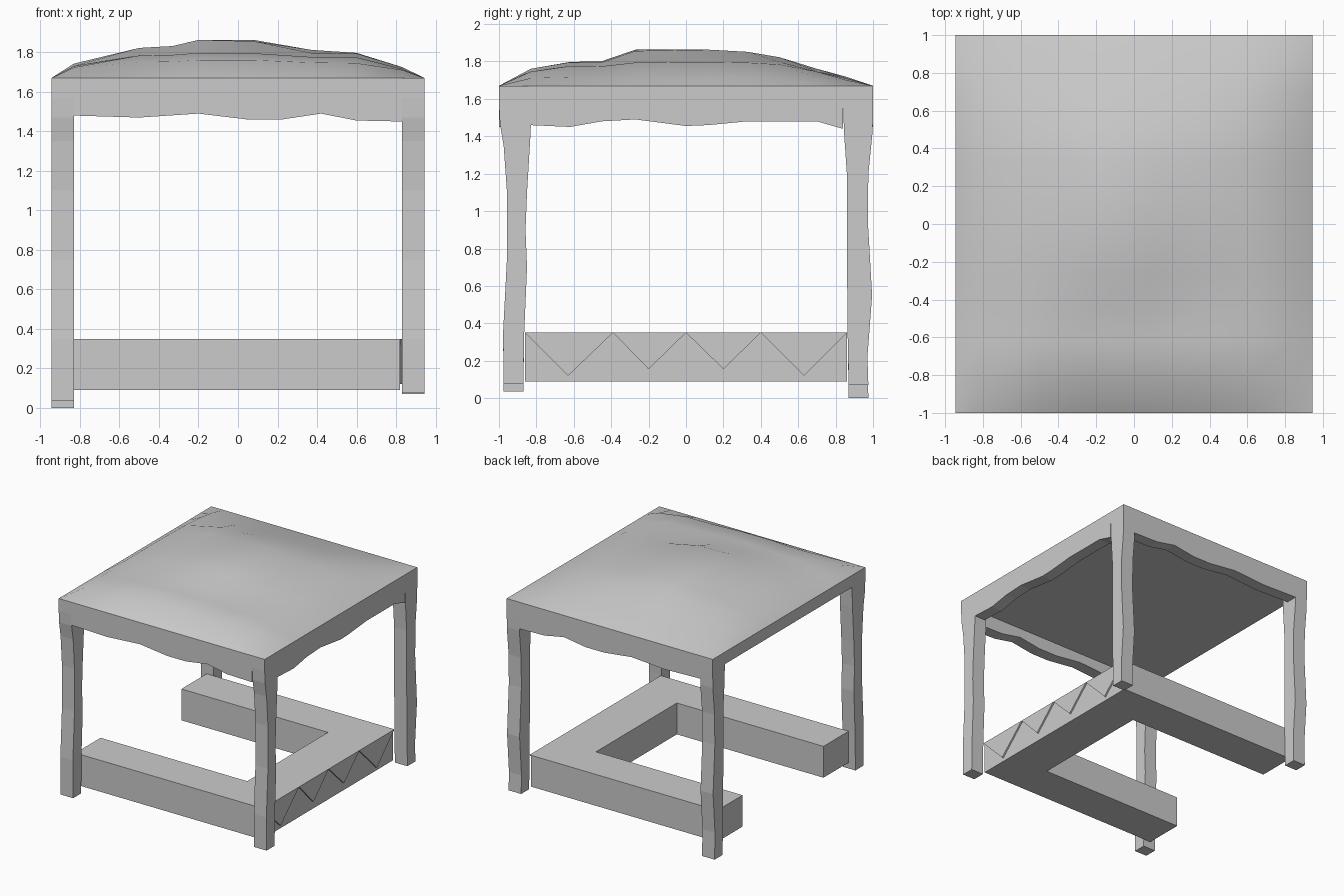
import bpy, bmesh, math

if "Cube" in bpy.data.objects:
    bpy.data.objects.remove(bpy.data.objects["Cube"])


def finish(name, bm):
    bmesh.ops.recalc_face_normals(bm, faces=bm.faces)
    me = bpy.data.meshes.new(name)
    bm.to_mesh(me)
    bm.free()
    ob = bpy.data.objects.new(name, me)
    bpy.context.collection.objects.link(ob)
    return ob


def prism(name, pts, axis, lo, hi):
    """Extrude a 2D outline along an axis: x -> (y,z), y -> (x,z), z -> (x,y)."""
    place = {'x': lambda a, b, d: (d, a, b),
             'y': lambda a, b, d: (a, d, b),
             'z': lambda a, b, d: (a, b, d)}[axis]
    bm = bmesh.new()
    face = bm.faces.new([bm.verts.new(place(a, b, lo)) for a, b in pts])
    new = bmesh.ops.extrude_face_region(bm, geom=[face])['geom']
    shift = place(0, 0, hi - lo)
    bmesh.ops.translate(bm, vec=shift,
                        verts=[v for v in new if isinstance(v, bmesh.types.BMVert)])
    return finish(name, bm)


def lerp(table, t):
    for (a, va), (b, vb) in zip(table, table[1:]):
        if t <= b:
            return va + (vb - va) * (t - a) / (b - a)
    return table[-1][1]


XO, XI, RIM, UNDER = 0.945, 0.83, 1.67, 1.57

# Cushion: uneven dome above a flat underside slab
fx = [(-XO, 0), (-.83, .38), (-.5, .79), (-.33, .84), (-.2, 1), (.08, 1),
      (.37, .74), (.6, .66), (.83, .29), (XO, 0)]
fy = [(-1, 0), (-.83, .47), (-.62, .66), (-.45, .68), (-.27, 1), (.12, 1),
      (.33, .94), (.5, .79), (.7, .47), (.85, .26), (1, 0)]
bm = bmesh.new()
grid = []
for y, _ in fy:
    row = []
    for x, _ in fx:
        u, v = lerp(fx, x), lerp(fy, y)
        h = .193 * .5 * (u * v + min(u, v))
        if h > 0:
            h -= .02 * math.exp(-((x - .3) ** 2 + (y + .35) ** 2) / .05)
        row.append(bm.verts.new((x, y, RIM + max(h, 0))))
    grid.append(row)
for r0, r1 in zip(grid, grid[1:]):
    for i in range(len(r0) - 1):
        bm.faces.new((r0[i], r0[i + 1], r1[i + 1], r1[i]))
border = [e for e in bm.edges if e.is_boundary]
new = bmesh.ops.extrude_edge_only(bm, edges=border)['geom']
for v in new:
    if isinstance(v, bmesh.types.BMVert):
        v.co.z = UNDER
bmesh.ops.holes_fill(bm, edges=[e for e in bm.edges if e.is_boundary], sides=0)
seat = finish("seat", bm)
bpy.context.view_layer.objects.active = seat
seat.select_set(True)
bpy.ops.object.shade_smooth_by_angle(angle=math.radians(40))
seat.select_set(False)

# Wavy aprons on front, back and right
wave_x = [(-XI, 1.48), (-.5, 1.47), (-.2, 1.49), (.05, 1.46), (.22, 1.46),
          (.42, 1.49), (.6, 1.455), (XI, 1.45)]
wave_y = [(-.84, 1.46), (-.62, 1.45), (-.45, 1.48), (-.27, 1.49), (0, 1.455),
          (.12, 1.46), (.33, 1.48), (.7, 1.48), (.84, 1.44)]
top_x = [(XI, UNDER), (-XI, UNDER)]
prism("front_apron", wave_x + top_x, 'y', -1, -.9)
prism("back_apron", wave_x + top_x, 'y', .9, 1)
prism("right_apron", wave_y + [(.84, UNDER), (-.84, UNDER)], 'x', .845, XO)

# Legs: curved outlines in y/z, straight in x
front_out = [(1, 1.57), (.995, 1.47), (.975, 1.35), (.957, 1.1), (.957, .75), (.978, .35)]
front_in = [(.865, .35), (.85, .7), (.858, .9), (.85, 1.1), (.832, 1.4), (.825, 1.57)]
back_out = [(1, 1.57), (.998, 1.43), (.975, 1.2), (.972, .95), (.995, .55), (.97, .22)]
back_in = [(.865, .3), (.86, .8), (.86, 1.2), (.845, 1.42), (.84, 1.57)]
for side, x0, x1, zf, zb in (("left", -XO, -XI, .035, 0), ("right", XI, XO, .075, .07)):
    for end, s, out, inn, z in (("front", -1, front_out, front_in, zf),
                                ("back", 1, back_out, back_in, zb)):
        pts = out + [(.975, z), (.87, z)] + inn
        prism(f"{end}_{side}_leg", [(s * a, b) for a, b in pts], 'x', x0, x1)

# U-shaped base, open to the left
prism("base_frame", [(-.89, -.86), (.82, -.86), (.82, .86), (-.89, .86),
                     (-.89, .53), (.455, .53), (.455, -.53), (-.89, -.53)], 'z', .09, .35)

# Raised hanging triangles on the right rail
for i, (a, m, b, z) in enumerate([(-.86, -.63, -.39, .12), (-.39, -.2, 0, .155),
                                  (0, .2, .4, .155), (.4, .63, .86, .12)]):
    prism(f"rail_triangle_{i + 1}", [(a, .35), (m, z), (b, .35)], 'x', .815, .833)
